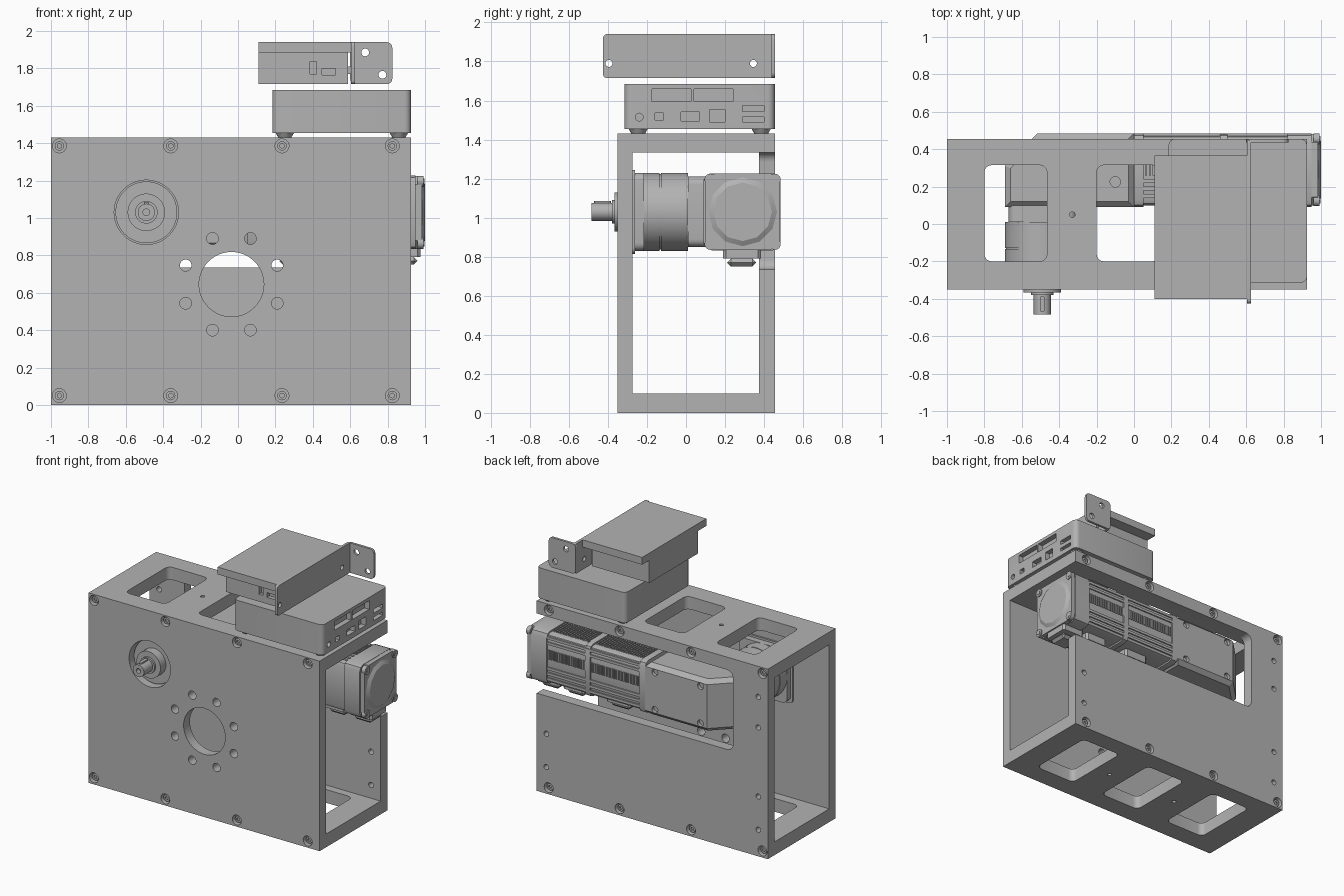
import bpy, bmesh, math
from mathutils import Vector, Matrix

if "Cube" in bpy.data.objects:
    bpy.data.objects.remove(bpy.data.objects["Cube"])

grey = bpy.data.materials.new("machined grey")
grey.use_nodes = True
grey.diffuse_color = (0.45, 0.45, 0.45, 1)
grey.node_tree.nodes["Principled BSDF"].inputs["Base Color"].default_value = grey.diffuse_color
parts = []


def finish(name, bm):
    mesh = bpy.data.meshes.new(name)
    bmesh.ops.recalc_face_normals(bm, faces=bm.faces)
    bm.to_mesh(mesh)
    bm.free()
    mesh.materials.append(grey)
    ob = bpy.data.objects.new(name, mesh)
    bpy.context.collection.objects.link(ob)
    parts.append(ob)
    return ob


def box(name, x, y, z, r=0, axis=None, seg=5):
    """Box from ranges; edges along axis (or all edges) are rounded by r."""
    bm = bmesh.new()
    lo, hi = Vector((x[0], y[0], z[0])), Vector((x[1], y[1], z[1]))
    bmesh.ops.create_cube(bm, size=1, matrix=Matrix.Translation((lo + hi) / 2) @ Matrix.Diagonal((*(hi - lo), 1)))
    if r:
        edges = [e for e in bm.edges if axis is None
                 or abs((e.verts[0].co - e.verts[1].co)["xyz".index(axis)]) > 1e-5]
        bmesh.ops.bevel(bm, geom=edges, offset=r, segments=seg, profile=0.5, affect='EDGES')
    return finish(name, bm)


def cyl(name, a, b, r, r2=None, n=32):
    """Cylinder or cone between two points."""
    a, b = Vector(a), Vector(b)
    bm = bmesh.new()
    m = Matrix.Translation((a + b) / 2) @ (b - a).to_track_quat('Z', 'Y').to_matrix().to_4x4()
    bmesh.ops.create_cone(bm, cap_ends=True, segments=n, radius1=r, radius2=r if r2 is None else r2,
                          depth=(b - a).length, matrix=m)
    return finish(name, bm)


def cut(ob, cutters):
    """Subtract the cutters from a part and discard them."""
    for c in cutters:
        mod = ob.modifiers.new("cut", 'BOOLEAN')
        mod.operation, mod.solver, mod.object = 'DIFFERENCE', 'EXACT', c
    mesh = bpy.data.meshes.new_from_object(ob.evaluated_get(bpy.context.evaluated_depsgraph_get()))
    ob.modifiers.clear()
    ob.data = mesh
    for c in cutters:
        parts.remove(c)
        bpy.data.objects.remove(c)


def prism(name, points, z, bevel=0):
    """Plan outline extruded upward between two heights, with chamfered rims."""
    bm = bmesh.new()
    f = bm.faces.new([bm.verts.new((px, py, z[0])) for px, py in points])
    top = bmesh.ops.extrude_face_region(bm, geom=[f])["geom"]
    bmesh.ops.translate(bm, vec=(0, 0, z[1] - z[0]), verts=[v for v in top if isinstance(v, bmesh.types.BMVert)])
    if bevel:
        rims = [e for e in bm.edges if abs(e.verts[0].co.z - e.verts[1].co.z) < 1e-5]
        bmesh.ops.bevel(bm, geom=rims, offset=bevel, segments=1, affect='EDGES')
    return finish(name, bm)


# Frame: four plates forming a tube open at both ends
X = (-1, 0.925)
SX, SZ = -0.49, 1.03                       # output shaft axis
bolts = [(bx, bz) for bx in (-0.955, -0.36, 0.235, 0.825) for bz in (0.05, 1.385)]
front = box("front_plate", X, (-0.35, -0.275), (0, 1.43))
back = box("back_plate", X, (0.375, 0.455), (0, 1.43))
for name, z in (("bottom_plate", (0, 0.1)), ("top_plate", (1.335, 1.43))):
    plate = box(name, X, (-0.275, 0.375), z)
    windows = [box("window", (wx, wx + 0.335), (-0.2, 0.315), (z[0] - 0.1, z[1] + 0.1), 0.04, 'z')
               for wx in (-0.8, -0.2, 0.4)]
    holes = [cyl("hole", (hx, 0.05, z[0] - 0.1), (hx, 0.05, z[1] + 0.1), 0.015, n=16) for hx in (-0.33, 0.27)]
    cut(plate, windows + holes)


def through(hx, hz, r, y0, y1, n=32):
    return cyl("hole", (hx, y0, hz), (hx, y1, hz), r, n=n)


# Front plate: shaft opening, bearing opening with its bolt circle, counterbores
holes = [through(SX, SZ, 0.172, -0.5, -0.2, 64), through(-0.035, 0.645, 0.173, -0.5, -0.2, 64)]
for i in range(8):
    a = math.radians(22.5 + 45 * i)
    holes.append(through(-0.035 + 0.265 * math.cos(a), 0.645 + 0.265 * math.sin(a), 0.031, -0.5, -0.2))
holes += [through(bx, bz, 0.037, -0.5, -0.31) for bx, bz in bolts]
cut(front, holes)

# Back plate: motor slot open toward one end, counterbores, edge holes
holes = [box("slot", (-0.71, 1.2), (0.2, 0.6), (0.735, 1.335), 0.05, 'y')]
holes += [through(bx, bz, 0.037, 0.415, 0.6) for bx, bz in bolts]
holes += [through(-0.92, hz, 0.02, 0.2, 0.6, 16) for hz in (0.2, 0.45, 0.97, 1.2)]
holes += [through(0.845, hz, 0.02, 0.2, 0.6, 16) for hz in (0.2, 0.45)]
cut(back, holes)
for bx, bz in bolts:
    for ya, yb in ((-0.31, -0.335), (0.415, 0.44)):
        screw = cyl("plate_screw", (bx, ya, bz), (bx, yb, bz), 0.025, n=20)
        cut(screw, [through(bx, bz, 0.013, yb - 0.01, yb + 0.01, 6)])

# Gearhead and output shaft
box("gearhead_flange", (SX - 0.215, SX + 0.215), (-0.274, -0.26), (SZ - 0.215, SZ + 0.215), 0.03, 'y')
box("gearhead_front", (SX - 0.2, SX + 0.2), (-0.26, -0.215), (SZ - 0.2, SZ + 0.2), 0.04, 'y')
for name, ya, yb, r in (("gearhead_body", -0.215, -0.135, 0.2), ("gearhead_seam", -0.135, -0.128, 0.194),
                        ("gearhead_rear", -0.128, 0.01, 0.2), ("pilot_boss", -0.3, -0.26, 0.165),
                        ("bearing_collar", -0.365, -0.3, 0.1), ("shaft_shoulder", -0.38, -0.365, 0.06)):
    cyl(name, (SX, ya, SZ), (SX, yb, SZ), r, n=64)
shaft = cyl("output_shaft", (SX, -0.485, SZ), (SX, -0.36, SZ), 0.046)
cut(shaft, [through(SX, SZ, 0.018, -0.5, -0.45, 20)])
box("shaft_key", (SX - 0.012, SX + 0.012), (-0.47, -0.385), (SZ + 0.03, SZ + 0.055), 0.01, 'z')
box("gearhead_neck", (SX - 0.18, SX + 0.18), (0.01, 0.1), (SZ - 0.18, SZ + 0.18), 0.04, 'y')

# Right-angle gear housing with its clipped corner
housing = prism("gear_housing", [(-0.69, 0.09), (0, 0.09), (0, 0.485), (-0.515, 0.485), (-0.69, 0.31)],
                (SZ - 0.195, SZ + 0.195), 0.03)
cut(housing, [cyl("hole", (-0.1, 0.225, 1.15), (-0.1, 0.225, 1.4), 0.028, n=20)]
    + [through(hx, hz, 0.025, 0.46, 0.6, 20) for hx in (-0.08, -0.46) for hz in (0.89, 1.17)])

# Motor: core, end blocks and rows of cooling slats
box("motor_core", (0, 0.9), (0.1, 0.475), (SZ - 0.185, SZ + 0.185), 0.03, 'x', 2)
for name, xa, xb in (("motor_mount", 0, 0.05), ("motor_middle", 0.46, 0.5), ("motor_rear", 0.82, 0.95)):
    box(name, (xa, xb), (0.09, 0.485), (SZ - 0.197, SZ + 0.197), 0.04, 'x', 2)
for i in range(38):
    fx = 0.06 + i * 0.02
    box("top_slat", (fx, fx + 0.01), (0.26, 0.42), (1.21, 1.226))
    box("back_slat", (fx, fx + 0.01), (0.47, 0.483), (1.03, 1.10))
for fz in (0.87, 0.91, 0.95, 1.14, 1.18):
    box("back_rib", (0.05, 0.82), (0.47, 0.484), (fz, fz + 0.02))
for fy in (0.14, 0.18, 0.22):
    box("top_rib", (0.05, 0.82), (fy, fy + 0.02), (1.21, 1.226))

# Motor end cap: chamfered block, domed disc and corner screws
box("end_cap", (0.93, 0.985), (0.1, 0.48), (SZ - 0.195, SZ + 0.195), 0.045, 'x', 1)
cyl("end_disc", (0.98, 0.29, SZ), (1, 0.29, SZ), 0.185, 0.15, 12)
for sy in (0.125, 0.455):
    for sz in (SZ - 0.165, SZ + 0.165):
        cyl("cap_screw", (0.96, sy, sz), (0.992, sy, sz), 0.03, n=24)
        cyl("cap_screw_socket", (0.992, sy, sz), (0.996, sy, sz), 0.017, n=6)

# Connectors hanging below the motor
for xa, xb in ((0.79, 0.975), (0.58, 0.76), (0.2, 0.4)):
    box("connector_base", (xa, xb), (0.19, 0.385), (0.79, 0.85), 0.015, 'z', 1)
    box("connector_plug", (xa + 0.02, xb - 0.015), (0.21, 0.36), (0.75, 0.79), 0.02, None, 1)

# Computer case with ports on its end, standing on feet
case = box("computer_case", (0.185, 0.925), (-0.315, 0.455), (1.455, 1.685), 0.035, 'z')
ports = [((-0.175, 0.025), (1.595, 1.66)), ((0.04, 0.24), (1.595, 1.66)), ((-0.16, -0.115), (1.5, 1.535)),
         ((-0.025, 0.07), (1.495, 1.54)), ((0.12, 0.2), (1.49, 1.555)), ((0.29, 0.4), (1.545, 1.575)),
         ((0.29, 0.4), (1.49, 1.515))]
cut(case, [box("port", (0.885, 1), y, z) for y, z in ports]
    + [cyl("jack", (0.885, -0.24, 1.515), (1, -0.24, 1.515), 0.02, n=20)])
for fx in (0.25, 0.86):
    for fy in (-0.245, 0.385):
        cyl("case_foot", (fx, fy, 1.43), (fx, fy, 1.456), 0.035, 0.05, 24)

# Upper module: lid over a port block, side bracket and mounting tab
box("module_lid", (0.11, 0.605), (-0.4, 0.365), (1.885, 1.94))
module = box("module_block", (0.11, 0.588), (-0.3, 0.28), (1.715, 1.885))
cut(module, [box("port", x, (-0.4, -0.27), z) for x, z in
             (((0.385, 0.42), (1.77, 1.835)), ((0.45, 0.52), (1.765, 1.8)))])
bracket = box("side_bracket", (0.605, 0.625), (-0.425, 0.455), (1.715, 1.94), 0.02, 'x')
cut(bracket, [cyl("hole", (0.55, hy, 1.79), (0.7, hy, 1.79), 0.018, n=20) for hy in (-0.395, 0.345)])
box("bracket_spacer", (0.588, 0.605), (-0.29, -0.25), (1.77, 1.81))
tab = box("mounting_tab", (0.6, 0.825), (0.437, 0.455), (1.715, 1.94), 0.03, 'y')
cut(tab, [through(hx, hz, 0.021, 0.3, 0.6, 20) for hx, hz in ((0.68, 1.885), (0.772, 1.765))])

# Smooth the round surfaces, keeping edges sharp
for ob in bpy.context.view_layer.objects:
    ob.select_set(ob in parts)
bpy.context.view_layer.objects.active = parts[0]
bpy.ops.object.shade_smooth_by_angle(angle=math.radians(30))
